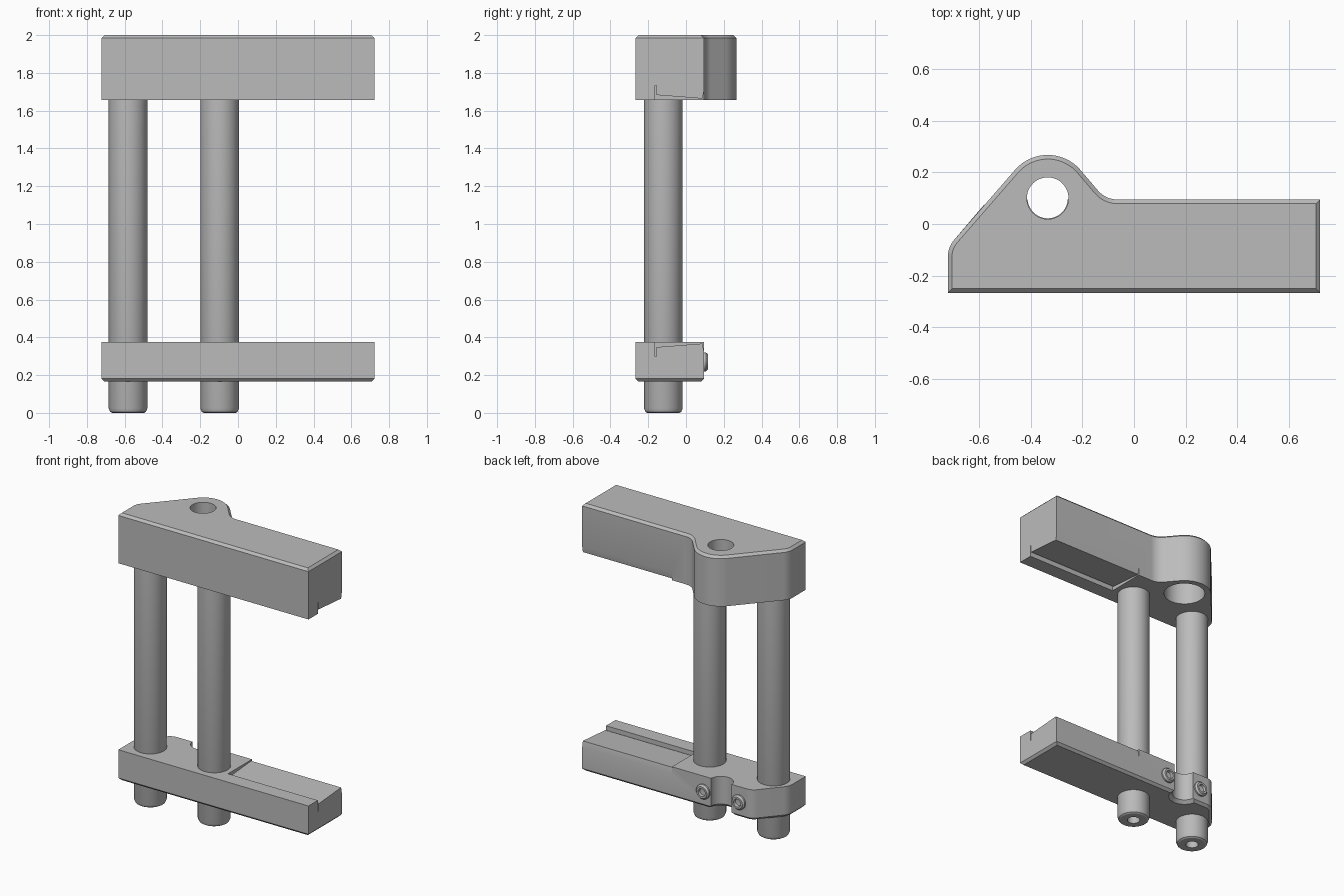
import bpy, bmesh
from math import sin, cos, radians, pi
from mathutils import Matrix

cube = bpy.data.objects.get("Cube")
if cube:
    bpy.data.objects.remove(cube, do_unlink=True)

steel = bpy.data.materials.new("grey_steel")
steel.use_nodes = True
GREY = (0.5, 0.5, 0.5, 1)
steel.diffuse_color = GREY
steel.node_tree.nodes["Principled BSDF"].inputs["Base Color"].default_value = GREY


def finish(name, bm):
    bmesh.ops.recalc_face_normals(bm, faces=bm.faces)
    mesh = bpy.data.meshes.new(name)
    bm.to_mesh(mesh)
    bm.free()
    obj = bpy.data.objects.new(name, mesh)
    bpy.context.collection.objects.link(obj)
    mesh.materials.append(steel)
    return obj


def activate(obj):
    bpy.ops.object.select_all(action='DESELECT')
    obj.select_set(True)
    bpy.context.view_layer.objects.active = obj


def smooth(obj):
    activate(obj)
    bpy.ops.object.shade_smooth_by_angle(angle=radians(25))


def arc(cx, cy, r, start, end, n=12):
    angles = [radians(start + (end - start) * i / n) for i in range(n + 1)]
    return [(cx + r * cos(a), cy + r * sin(a)) for a in angles]


def prism(name, points, offset, chamfer=None):
    """Extrude 3D points; optionally chamfer the rim at one height."""
    bm = bmesh.new()
    face = bm.faces.new([bm.verts.new(p) for p in points])
    new = bmesh.ops.extrude_face_region(bm, geom=[face])["geom"]
    bmesh.ops.translate(bm, vec=offset, verts=[v for v in new if isinstance(v, bmesh.types.BMVert)])
    if chamfer is not None:
        rim = [e for e in bm.edges if all(abs(v.co.z - chamfer) < 1e-4 for v in e.verts)]
        bmesh.ops.bevel(bm, geom=rim, offset=0.016, segments=1, affect='EDGES')
    return finish(name, bm)


def lathe(name, profile, location, tilt=0.0, steps=48):
    """Spin a (radius, height) profile around its axis."""
    bm = bmesh.new()
    verts = [bm.verts.new((r, 0, h)) for r, h in profile]
    edges = [bm.edges.new(pair) for pair in zip(verts, verts[1:])]
    bmesh.ops.spin(bm, geom=verts + edges, cent=(0, 0, 0), axis=(0, 0, 1),
                   angle=2 * pi, steps=steps, use_duplicate=False)
    bmesh.ops.remove_doubles(bm, verts=bm.verts, dist=1e-5)
    bm.transform(Matrix.Translation(location) @ Matrix.Rotation(tilt, 4, 'X'))
    return finish(name, bm)


def cut(obj, cutter):
    activate(obj)
    mod = obj.modifiers.new("cut", 'BOOLEAN')
    mod.operation = 'DIFFERENCE'
    mod.solver = 'EXACT'
    mod.object = cutter
    bpy.ops.object.modifier_apply(modifier=mod.name)
    bpy.data.objects.remove(cutter, do_unlink=True)


HALF, FRONT, BACK = 0.7225, -0.267, 0.095
HOLE = (-0.335, 0.1)
UPPER_FACE, LOWER_FACE = 1.656, 0.375

# Outlines of the two jaws
base = [(HALF, FRONT), (-HALF, FRONT)] + arc(-0.6225, -0.127, 0.1, 180, 139)
upper_outline = base + arc(*HOLE, 0.168, 139, 39, 24) + arc(-0.064, BACK + 0.1, 0.1, 219, 270) + [(HALF, BACK)]
lower_outline = base + arc(-0.528, BACK - 0.08, 0.08, 139, 90) + [(HALF, BACK)]

upper_jaw = prism("upper_jaw", [(x, y, 2) for x, y in upper_outline],
                  (0, 0, UPPER_FACE - 2), chamfer=2)
lower_jaw = prism("lower_jaw", [(x, y, 0.165) for x, y in lower_outline],
                  (0, 0, LOWER_FACE - 0.165), chamfer=0.165)

# Tapered gripping recess with its narrow relief slot, mirrored on both jaws
recess = [(-0.165, -0.03), (-0.165, 0.077), (-0.157, 0.077), (-0.157, 0.027),
          (0.087, 0.008), (0.0955, 0.052), (0.2, 0.052), (0.2, -0.03)]
for jaw, face_z, way in ((upper_jaw, UPPER_FACE, 1), (lower_jaw, LOWER_FACE, -1)):
    cut(jaw, prism("recess_cutter", [(0.04, y, face_z + way * d) for y, d in recess], (0.8, 0, 0)))

# Counterbored hole in the upper jaw, countersunk notch in the lower jaw
cut(upper_jaw, lathe("hole_cutter", [(0, 1.6), (0.13, 1.6), (0.13, 1.86), (0.081, 1.86),
                                     (0.081, 2.1), (0, 2.1)], (*HOLE, 0)))
cut(lower_jaw, lathe("notch_cutter", [(0, 0.15), (0.1, 0.15), (0.1, 0.165), (0.078, 0.185),
                                      (0.078, 0.45), (0, 0.45)], (*HOLE, 0)))

# Guide rods with a socket in the lower end
rod = [(0, 0.09), (0.04, 0.07), (0.04, 0), (0.085, 0), (0.095, 0.006),
       (0.1025, 0.025), (0.1025, 1.67), (0, 1.67)]
parts = [upper_jaw, lower_jaw]
for name, x in (("outer_rod", -0.582), ("inner_rod", -0.097)):
    parts.append(lathe(name, rod, (x, -0.12, 0)))

# Socket screws on the back of the lower jaw
screw = [(0, -0.02), (0.05, -0.02), (0.05, 0.01), (0.04, 0.022), (0.027, 0.022), (0.024, 0.004), (0, 0)]
for name, x in (("left_screw", -0.2), ("right_screw", -0.47)):
    parts.append(lathe(name, screw, (x, BACK, 0.27), -pi / 2, 24))

for part in parts:
    smooth(part)
